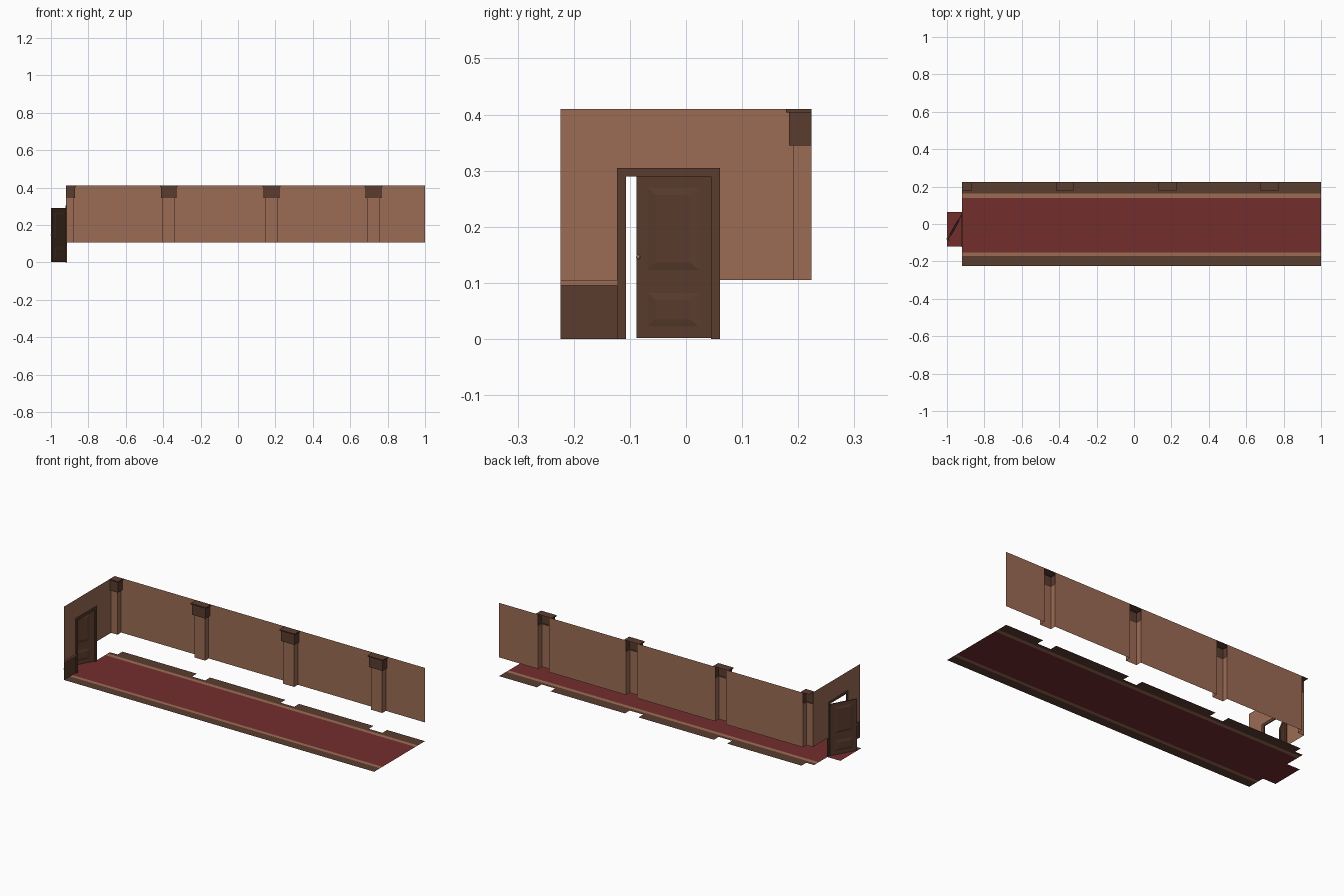
import bpy, bmesh, math
from mathutils import Matrix, Vector

if "Cube" in bpy.data.objects:
    bpy.data.objects.remove(bpy.data.objects["Cube"])


def material(name, rgb):
    m = bpy.data.materials.new(name)
    m.diffuse_color = (*rgb, 1)
    m.use_nodes = True
    m.node_tree.nodes["Principled BSDF"].inputs["Base Color"].default_value = m.diffuse_color
    return m


PLASTER = material("plaster_tan", (0.335, 0.150, 0.090))
WOOD = material("dark_wood", (0.103, 0.046, 0.028))
CARPET = material("carpet_red", (0.175, 0.027, 0.027))
METAL = material("knob_metal", (0.50, 0.32, 0.22))

YB = 0.224            # half width of the corridor
XL = -0.92            # end wall position
WALL_Z0, WALL_Z1 = 0.105, 0.41


def make(name, bm, mats):
    me = bpy.data.meshes.new(name)
    bm.to_mesh(me)
    bm.free()
    ob = bpy.data.objects.new(name, me)
    for m in mats:
        me.materials.append(m)
    bpy.context.collection.objects.link(ob)
    return ob


def face(bm, pts, mat=0):
    f = bm.faces.new([bm.verts.new(p) for p in pts])
    f.material_index = mat
    return f


def floor_rect(bm, x0, x1, y0, y1):
    face(bm, [(x0, y0, 0), (x1, y0, 0), (x1, y1, 0), (x0, y1, 0)])


def box(bm, x0, x1, y0, y1, z0, z1):
    mat = Matrix.Translation(((x0 + x1) / 2, (y0 + y1) / 2, (z0 + z1) / 2)) \
        @ Matrix.Diagonal((x1 - x0, y1 - y0, z1 - z0, 1))
    bmesh.ops.create_cube(bm, size=1, matrix=mat)


# pillar spans along x; the first sits in the corner
pillars = [(XL, -0.88), (-0.404, -0.338), (0.145, 0.213), (0.69, 0.758)]
YF = 0.192            # pillar front

# carpet, running into the doorway
bm = bmesh.new()
floor_rect(bm, XL, 1, -0.152, 0.14)
floor_rect(bm, -1, XL, -0.12, 0.064)
make("carpet", bm, [CARPET])

# light edging beside the carpet
bm = bmesh.new()
floor_rect(bm, XL, 1, 0.14, 0.162)
floor_rect(bm, XL, 1, -0.172, -0.152)
make("carpet_edging", bm, [PLASTER])

# wooden floor border, notched around the pillars
bm = bmesh.new()
floor_rect(bm, XL, 1, -YB, -0.172)
floor_rect(bm, XL, 1, 0.162, 0.182)
starts = [p[1] + 0.008 for p in pillars]
ends = [p[0] - 0.008 for p in pillars[1:]] + [1]
for a, b in zip(starts, ends):
    floor_rect(bm, a, b, 0.182, YB)
make("floor_border", bm, [WOOD])

# back wall, open behind each pillar
bm = bmesh.new()
for a, b in zip([p[1] for p in pillars], [p[0] for p in pillars[1:]] + [1]):
    face(bm, [(a, YB, WALL_Z0), (b, YB, WALL_Z0), (b, YB, WALL_Z1), (a, YB, WALL_Z1)])
make("back_wall", bm, [PLASTER])

# end wall around the door
DL, DR, DT = -0.118, 0.056, 0.30
bm = bmesh.new()
for y0, y1, z0 in [(-YB, DL, WALL_Z0), (DL, DR, DT), (DR, YF, WALL_Z0)]:
    face(bm, [(XL, y0, z0), (XL, y1, z0), (XL, y1, WALL_Z1), (XL, y0, WALL_Z1)])
make("end_wall", bm, [PLASTER])

# pillars: open-backed shaft, capital and lip as one stepped profile
profile = [(0, WALL_Z0), (0, 0.345), (0.008, 0.345), (0.008, 0.404),
           (0.014, 0.404), (0.014, WALL_Z1)]
for i, (x0, x1) in enumerate(pillars):
    bm = bmesh.new()
    rings = []
    for o, z in profile:
        pts = [(x1 + o, YB, z), (x1 + o, YF - o, z)]
        if i == 0:
            pts += [(XL, YF - o, z)]
        else:
            pts += [(x0 - o, YF - o, z), (x0 - o, YB, z)]
        rings.append([bm.verts.new(p) for p in pts])
    for k in range(len(rings) - 1):
        for j in range(len(rings[k]) - 1):
            f = bm.faces.new([rings[k][j + 1], rings[k][j], rings[k + 1][j], rings[k + 1][j + 1]])
            f.material_index = 0 if k == 0 else 1
    top = list(rings[-1])
    if i == 0:
        top.append(bm.verts.new((XL, YB, WALL_Z1)))
    f = bm.faces.new(top)
    f.material_index = 1
    bmesh.ops.recalc_face_normals(bm, faces=bm.faces)
    make(f"pillar_{i + 1}", bm, [PLASTER, WOOD])

# wainscot beside the door with its tan rail
bm = bmesh.new()
face(bm, [(XL, -YB, 0), (XL, -0.122, 0), (XL, -0.122, 0.095), (XL, -YB, 0.095)])
make("wainscot", bm, [WOOD])
bm = bmesh.new()
box(bm, XL, XL + 0.004, -YB, -0.122, 0.095, WALL_Z0)
make("wainscot_rail", bm, [PLASTER])

# door frame
bm = bmesh.new()
fx0, fx1 = XL - 0.001, XL + 0.005
box(bm, fx0, fx1, -0.123, -0.107, 0, 0.29)
box(bm, fx0, fx1, 0.045, 0.061, 0, 0.29)
box(bm, fx0, fx1, -0.123, 0.061, 0.29, 0.305)
make("door_frame", bm, [WOOD])

# door leaf with raised panels on both sides, swung outwards
W, T, H = 0.152, 0.006, 0.29
swing = Matrix.Translation((-0.921, 0.045, 0)) @ Matrix.Rotation(math.radians(-29), 4, 'Z')
bm = bmesh.new()
box(bm, -T, 0, -W, 0, 0.002, H)
for z0, z1 in [(0.022, 0.082), (0.123, 0.27)]:
    for x, s in [(0, 1), (-T, -1)]:
        outer = [(-0.130, z0), (-0.024, z0), (-0.024, z1), (-0.130, z1)]
        inner = [(-0.112, z0 + 0.013), (-0.042, z0 + 0.013),
                 (-0.042, z1 - 0.013), (-0.112, z1 - 0.013)]
        lo = [bm.verts.new((x + s * 0.0003, y, z)) for y, z in outer]
        hi = [bm.verts.new((x + s * 0.003, y, z)) for y, z in inner]
        new = [bm.faces.new(hi)]
        for j in range(4):
            n = (j + 1) % 4
            new.append(bm.faces.new([lo[j], lo[n], hi[n], hi[j]]))
        if s < 0:
            bmesh.ops.reverse_faces(bm, faces=new)
bm.transform(swing)
make("door", bm, [WOOD])

# door knobs
bm = bmesh.new()
for x in (0.005, -T - 0.005):
    bmesh.ops.create_uvsphere(bm, u_segments=8, v_segments=6, radius=0.004,
                              matrix=Matrix.Translation((x if x > 0 else -T - 0.003, -0.146, 0.146)))
bm.transform(swing)
make("door_knobs", bm, [METAL])
